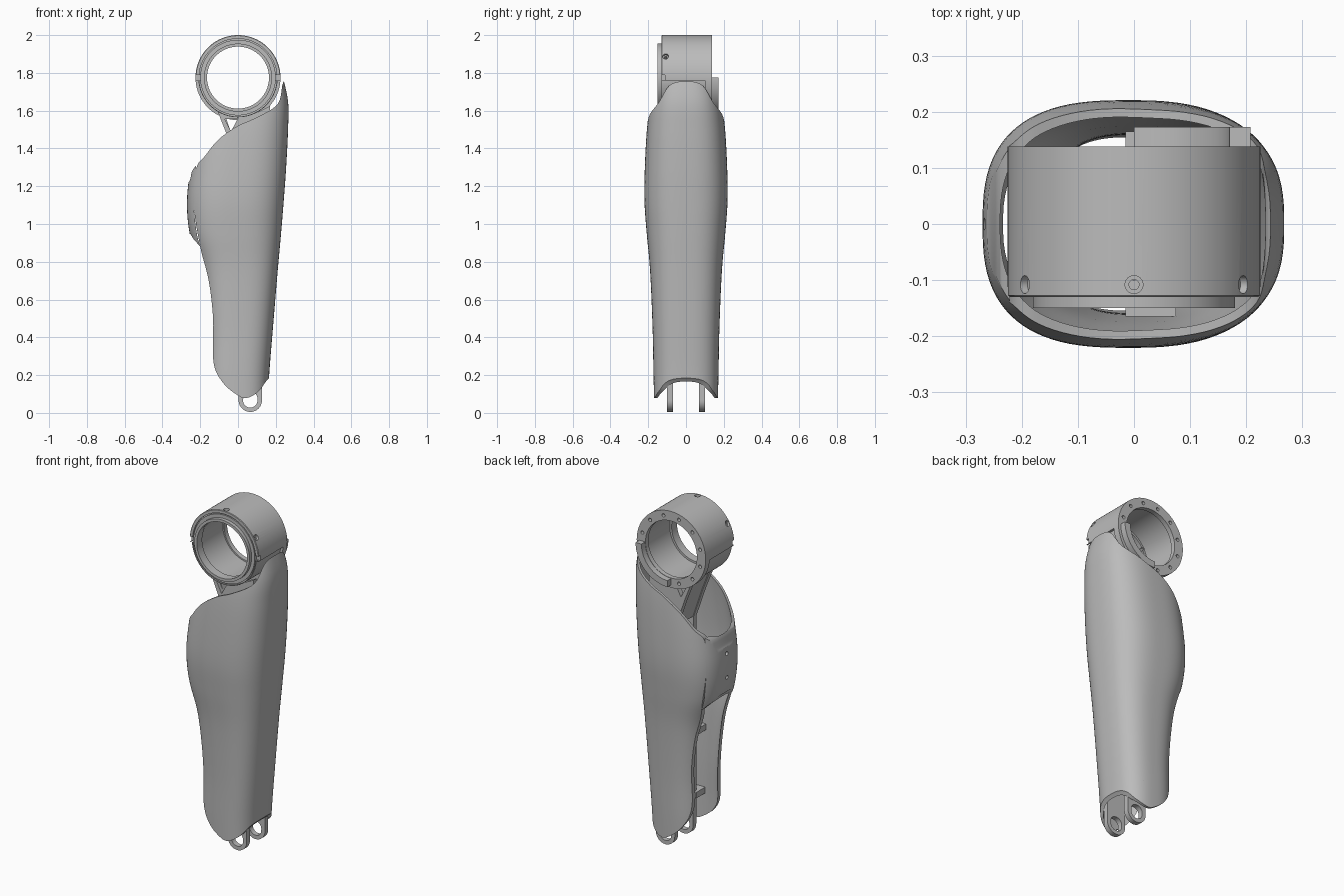
import bpy, bmesh
from math import sin, cos, pi, radians, copysign
from mathutils import Vector, Matrix

if "Cube" in bpy.data.objects:
    bpy.data.objects.remove(bpy.data.objects["Cube"])

grey = bpy.data.materials.new("plain grey")
grey.use_nodes = True
GREY = (0.5, 0.5, 0.5, 1)
grey.diffuse_color = GREY
grey.node_tree.nodes["Principled BSDF"].inputs["Base Color"].default_value = GREY
parts = []


def finish(name, bm):
    bmesh.ops.recalc_face_normals(bm, faces=bm.faces)
    mesh = bpy.data.meshes.new(name)
    bm.to_mesh(mesh)
    bm.free()
    mesh.materials.append(grey)
    obj = bpy.data.objects.new(name, mesh)
    bpy.context.collection.objects.link(obj)
    parts.append(obj)
    return obj


def loft(name, sections, wrap=False):
    """Skin closed sections into a solid, capped unless it wraps round."""
    bm = bmesh.new()
    rows = [[bm.verts.new(p) for p in s] for s in sections]
    for a, b in zip(rows, rows[1:] + (rows[:1] if wrap else [])):
        for i in range(len(a)):
            bm.faces.new((a[i], a[i - 1], b[i - 1], b[i]))
    if not wrap:
        bm.faces.new(rows[0])
        bm.faces.new(rows[-1])
    return finish(name, bm)


def prism(name, outline, y0, y1):
    return loft(name, [[(x, y, z) for x, z in outline] for y in (y0, y1)])


def box(name, lo, hi):
    x0, y0, z0 = lo
    x1, y1, z1 = hi
    return prism(name, [(x0, z0), (x1, z0), (x1, z1), (x0, z1)], y0, y1)


def lathe(name, profile, start=0, sweep=360, steps=96):
    """Turn a (radius, y) profile about the hip ring's axis."""
    full = sweep == 360
    angles = [radians(start + sweep * i / steps) for i in range(steps + (not full))]
    return loft(name, [[(r * cos(t), y, HUB + r * sin(t)) for r, y in profile]
                       for t in angles], full)


def pegs(name, rods):
    """Cylinders, given as (centre, axis, radius, length)."""
    bm = bmesh.new()
    for centre, axis, radius, length in rods:
        turn = Vector(axis).to_track_quat('Z', 'Y').to_matrix().to_4x4()
        bmesh.ops.create_cone(bm, cap_ends=True, segments=24, radius1=radius,
                              radius2=radius, depth=length,
                              matrix=Matrix.Translation(centre) @ turn)
    return finish(name, bm)


def carve(obj, cutter, operation='DIFFERENCE'):
    mod = obj.modifiers.new("carve", 'BOOLEAN')
    mod.operation, mod.object, mod.solver = operation, cutter, 'EXACT'
    graph = bpy.context.evaluated_depsgraph_get()
    mesh = bpy.data.meshes.new_from_object(obj.evaluated_get(graph))
    obj.modifiers.clear()
    obj.data = mesh
    parts.remove(cutter)
    bpy.data.objects.remove(cutter)


def spline(points, closed=False, steps=6):
    """Catmull-Rom curve through the points."""
    pts = [Vector(p) for p in points]
    n = len(pts)
    get = (lambda i: pts[i % n]) if closed else (lambda i: pts[max(0, min(n - 1, i))])
    out = []
    for i in range(n if closed else n - 1):
        a, b, c, d = (get(i + k) for k in (-1, 0, 1, 2))
        for s in range(steps):
            t = s / steps
            out.append(b + 0.5 * t * ((c - a) + t * ((2 * a - 5 * b + 4 * c - d)
                                                    + t * (3 * b - a - 3 * c + d))))
    return out if closed else out + [pts[-1]]


HUB = 1.775

# Leg sleeve: height, calf x, shin x, half depth
SLEEVE = spline([(0, -.15, .155, .167), (.2, -.17, .165, .172), (.45, -.17, .185, .177),
                 (.75, -.2, .21, .19), (.95, -.256, .228, .208), (1.12, -.27, .242, .22),
                 (1.3, -.252, .255, .218), (1.5, -.22, .265, .207),
                 (1.65, -.2, .265, .188), (1.8, -.18, .232, .155)])


def sleeve(name, wall=.015, power=2 / 2.7, steps=96):
    def point(row, t, inset):
        z, x0, x1, depth = row
        c, s = (copysign(abs(f(t)) ** power, f(t)) for f in (cos, sin))
        return ((x0 + x1) / 2 + ((x1 - x0) / 2 - inset) * c, (depth - inset) * s, z)
    turns = [2 * pi * (i + .5) / steps for i in range(steps)]
    return loft(name, [[point(r, t, 0) for r in SLEEVE] +
                       [point(r, t, wall) for r in reversed(SLEEVE)] for t in turns], True)


# Shell, trimmed by its side outline and open along the calf
shell = sleeve("leg_shell")
trim = spline([(.05, .08), (.11, .115), (.165, .185), (.3, .3), (.33, 1), (.32, 1.7),
               (.27, 1.765), (.238, 1.745), (.21, 1.635), (.1, 1.565), (0, 1.52),
               (-.1, 1.45), (-.175, 1.36), (-.222, 1.29), (-.234, 1.1), (-.2, .88),
               (-.155, .7), (-.132, .5), (-.13, .27), (-.08, .16), (0, .092)], True)
carve(shell, prism("trim", trim, -.4, .4), 'INTERSECT')

# Band bridging the calf, ends swept inwards, with two screw holes
band = sleeve("calf_band")
inner_edge = spline([(-.2, .88), (-.22, .96), (-.234, 1.1), (-.228, 1.22), (-.221, 1.31)])
outer_edge = spline([(-.221, 1.31), (-.243, 1.28), (-.262, 1.22), (-.32, 1.2)])
lower_edge = spline([(-.32, .95), (-.26, .95), (-.235, .92), (-.2, .88)])
carve(band, prism("trim", inner_edge[:-1] + outer_edge + lower_edge[:-1], -.4, .4), 'INTERSECT')
carve(band, pegs("holes", [((-.26, 0, z), (1, 0, 0), .011, .1) for z in (1.04, 1.18)]))

# Hip ring with a raised front lip, a stepped bore and a slimmer lower half
ring = lathe("hip_ring", [(.164, -.15), (.18, -.15), (.18, -.13), (.2, -.13), (.2, -.122),
                          (.206, -.122), (.206, -.13), (.222, -.13), (.225, -.127),
                          (.225, .138), (.168, .138), (.168, .11), (.176, .11),
                          (.176, -.1), (.164, -.1)])
carve(ring, lathe("relief", [(.21, -.2), (.25, -.2), (.25, .1), (.21, .1)], 184, 172, 48))
holes = []
for i in range(12):
    t = radians(30 * i + 15)
    holes.append(((.195 * cos(t), .138, HUB + .195 * sin(t)), (0, 1, 0), .01, .05))
base = Vector((0, -.108, HUB))
spokes = [Vector((cos(radians(a)), 0, sin(radians(a)))) for a in (30, 90, 150)]
carve(ring, pegs("holes", holes + [(base + d * .225, d, .016, .03) for d in spokes]))
carve(ring, pegs("holes", [(base + d * .19, d, .009, .09) for d in spokes]))
for side in (-1, 1):
    carve(ring, box("notch", (side * .213 - .015, -.16, HUB - .015),
                    (side * .213 + .015, -.112, HUB + .015)))

# Stop flange on the back of the ring
lathe("stop_flange", [(.17, .135), (.208, .135), (.208, .173), (.17, .173)], -90, 90, 24)

# Inner frame: a plate each side, ending in ankle lugs below and a truss above
lug = [(.065 + .062 * cos(pi + pi * i / 16), .067 + .062 * sin(pi + pi * i / 16))
       for i in range(17)]
upright = lug + [(.127, 1.3), (.17, 1.5), (.17, 1.625), (.1, 1.59), (0, 1.575),
                 (-.112, 1.607), (-.062, 1.48), (0, 1.3)]
slot = [(.065 + .038 * cos(2 * pi * i / 24),
         .07 + .036 * sin(2 * pi * i / 24) + (.006 if i < 12 else -.006)) for i in range(24)]
for label, y0 in (("front", -.1), ("back", .07)):
    plate = prism(label + "_frame_plate", upright, y0, y0 + .03)
    carve(plate, prism("slot", slot, y0 - .1, y0 + .1))
    carve(plate, prism("truss_gap", [(-.07, 1.555), (0, 1.56), (-.037, 1.49)],
                       y0 - .1, y0 + .1))

# Sloping web joining the plates under the ring
prism("frame_web", [(-.105, 1.605), (-.074, 1.59), (-.035, 1.48), (.03, 1.3), (.004, 1.3),
                    (-.055, 1.475)], -.08, .08)

# Cross pieces and shell brackets
for i, z in enumerate((.3, .68, 1.1)):
    box("cross_tie_%d" % i, (.03, -.08, z), (.11, .08, z + .04))
for i, z in enumerate((.23, .6)):
    for side in (-1, 1):
        box("shell_bracket_%d" % i, (-.015, side * .12 - .045, z),
            (.075, side * .12 + .045, z + .035))

# Smooth shading with crisp edges
bpy.ops.object.select_all(action='DESELECT')
for obj in parts:
    obj.select_set(True)
bpy.context.view_layer.objects.active = shell
bpy.ops.object.shade_smooth_by_angle(angle=radians(30))
